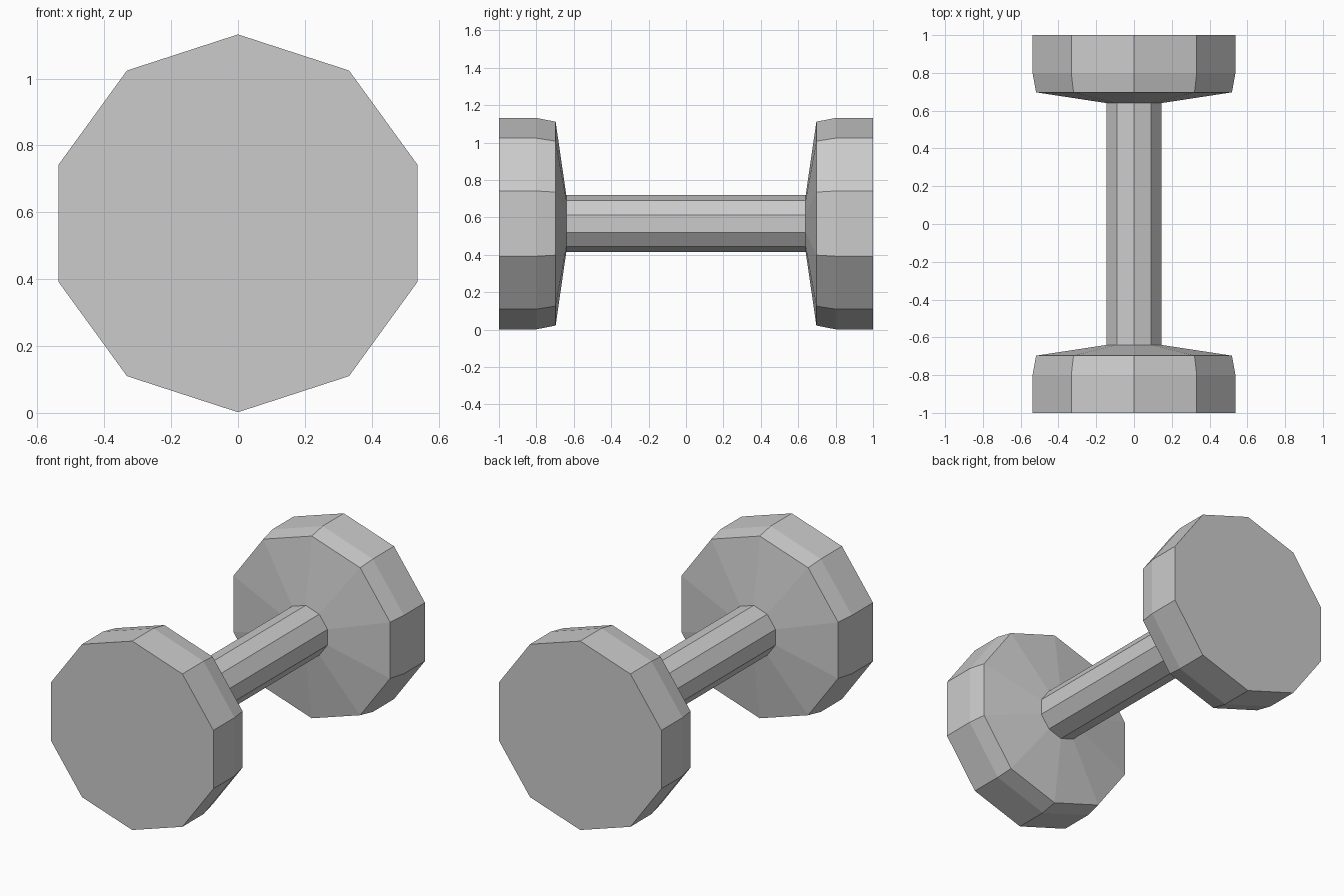
import bpy, bmesh, math

if "Cube" in bpy.data.objects:
    bpy.data.objects.remove(bpy.data.objects["Cube"])

SIDES = 10
CENTRE_Z = 0.567


def turned(name, profile, cap_start=False):
    """Ten-sided part turned around the y axis from (y, radius) points."""
    bm = bmesh.new()
    rings = []
    for y, r in profile:
        angles = [math.pi / 2 + 2 * math.pi * k / SIDES for k in range(SIDES)]
        rings.append([bm.verts.new((r * math.cos(a), y, CENTRE_Z + r * math.sin(a)))
                      for a in angles])
    for a, b in zip(rings, rings[1:]):
        for k in range(SIDES):
            n = (k + 1) % SIDES
            bm.faces.new((a[k], a[n], b[n], b[k]))
    if cap_start:
        bm.faces.new(rings[0])
    bmesh.ops.recalc_face_normals(bm, faces=bm.faces)
    # Make sure the side walls face away from the axis
    bm.normal_update()
    side = bm.faces[0] if hasattr(bm.faces, "ensure_lookup_table") and not bm.faces.ensure_lookup_table() else None
    c = side.calc_center_median()
    if side.normal.x * c.x + side.normal.z * (c.z - CENTRE_Z) < 0:
        bmesh.ops.reverse_faces(bm, faces=bm.faces)
    mesh = bpy.data.meshes.new(name)
    bm.to_mesh(mesh)
    bm.free()
    obj = bpy.data.objects.new(name, mesh)
    bpy.context.collection.objects.link(obj)
    return obj


# Grip bar between the weights
turned("handle", [(-0.64, 0.152), (0.64, 0.152)])

# Weights: flat outer face, slight bevel, shallow cone into the handle
head = [(1.0, 0.565), (0.8, 0.565), (0.697, 0.545), (0.64, 0.152)]
for name, s in (("front_weight", -1), ("back_weight", 1)):
    turned(name, [(s * y, r) for y, r in head], cap_start=True)
